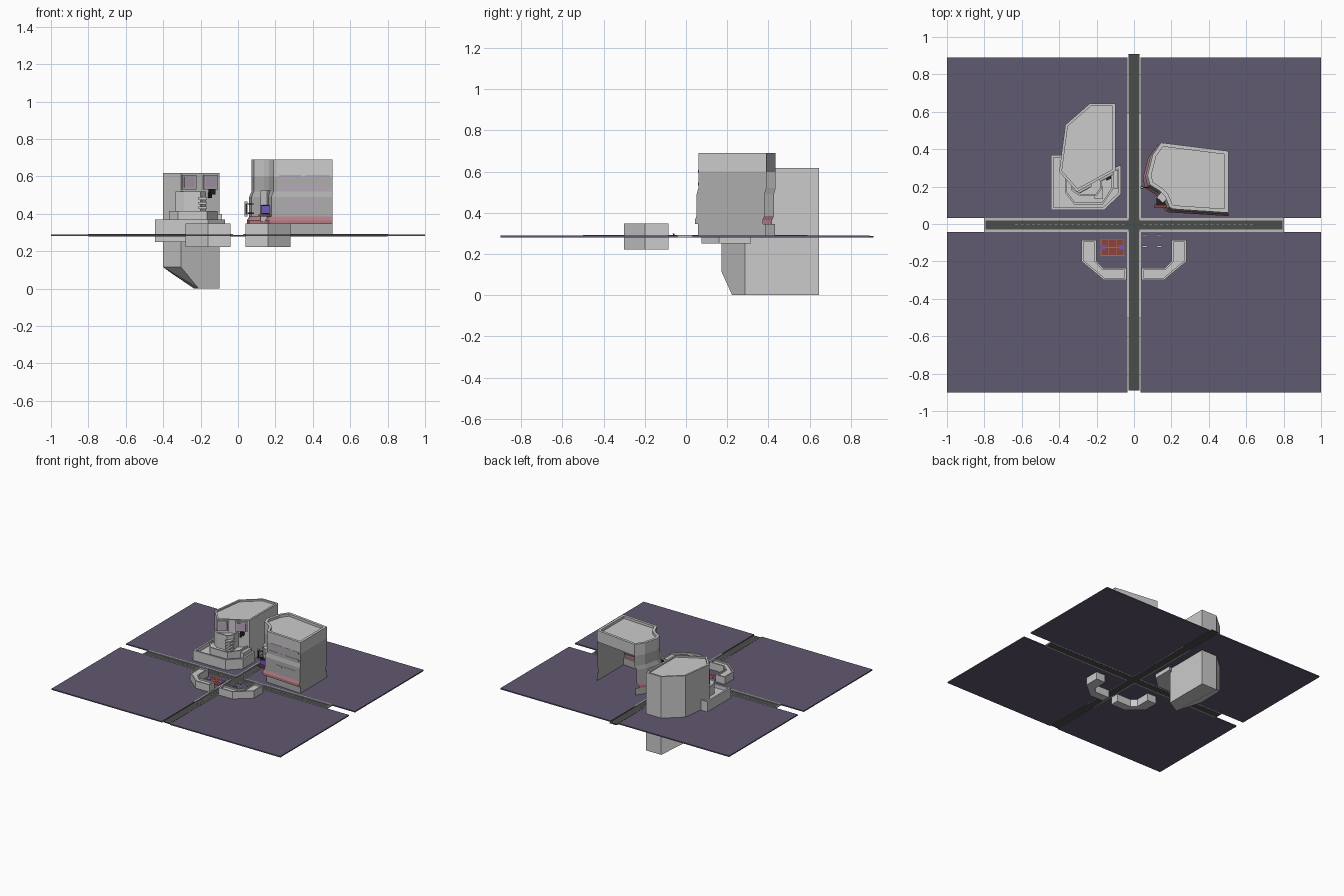
import bpy, bmesh, math
from mathutils import Vector, Matrix

if "Cube" in bpy.data.objects:
    bpy.data.objects.remove(bpy.data.objects["Cube"])


def material(name, r, g, b):
    m = bpy.data.materials.new(name)
    m.diffuse_color = (r, g, b, 1)
    m.use_nodes = True
    m.node_tree.nodes["Principled BSDF"].inputs["Base Color"].default_value = m.diffuse_color
    return m


PURPLE = material("ground_purple", .12, .10, .165)
ASPHALT = material("asphalt", .07, .075, .07)
CURB = material("curb_grey", .5, .5, .5)
WHITE = material("white", .8, .8, .8)
BLACK = material("black", .015, .015, .015)
PINK = material("pink", .45, .2, .23)
LILAC = material("lilac", .48, .38, .5)
ORANGE = material("orange", .5, .14, .07)
RED = material("dark_red", .25, .06, .05)
VIOLET = material("violet", .16, .1, .5)


def finish(name, bm, *mats):
    bmesh.ops.recalc_face_normals(bm, faces=bm.faces)
    me = bpy.data.meshes.new(name)
    bm.to_mesh(me)
    bm.free()
    for m in mats:
        if m:
            me.materials.append(m)
    ob = bpy.data.objects.new(name, me)
    bpy.context.collection.objects.link(ob)
    return ob


def box(name, x, y, z, mat=None, angle=0):
    """Box from (min, max) ranges, turned about z through its centre."""
    bm = bmesh.new()
    bmesh.ops.create_cube(bm, size=1)
    size = [r[1] - r[0] for r in (x, y, z)]
    mid = [(r[1] + r[0]) / 2 for r in (x, y, z)]
    bm.transform(Matrix.Translation(mid) @ Matrix.Rotation(angle, 4, 'Z')
                 @ Matrix.Diagonal((*size, 1)))
    return finish(name, bm, mat)


def prism(name, pts, z0, z1, lip=0, depth=0):
    """Extruded outline, optionally with a parapet round a sunken roof."""
    bm = bmesh.new()
    face = bm.faces.new([bm.verts.new((x, y, z1)) for x, y in pts])
    if face.normal.z < 0 or sum(a[0] * b[1] - b[0] * a[1] for a, b in
                                zip(pts, pts[1:] + pts[:1])) < 0:
        face.normal_flip()
    bm.normal_update()
    low = [bm.verts.new((v.co.x, v.co.y, z0)) for v in face.verts]
    top = list(face.verts)
    n = len(top)
    for i in range(n):
        j = (i + 1) % n
        bm.faces.new((low[i], low[j], top[j], top[i]))
    bm.faces.new(low[::-1])
    if lip:
        bm.normal_update()
        bmesh.ops.inset_region(bm, faces=[face], thickness=lip, use_even_offset=True)
        res = bmesh.ops.extrude_discrete_faces(bm, faces=[face])
        bmesh.ops.translate(bm, verts=res["faces"][0].verts, vec=(0, 0, -depth))
    return finish(name, bm)


# ground plates
for sx in (-1, 1):
    x = sorted((sx * .035, sx))
    box("ground_back", x, (.032, .89), (.281, .290), PURPLE)
    box("ground_front", x, (-.90, -.042), (.281, .290), PURPLE)

# crossing roads, curbs and centre dashes
box("road_across", (-.8, .8), (-.032, .022), (.280, .287), ASPHALT)
box("road_along", (-.03, .03), (-.89, .91), (.280, .2872), ASPHALT)
for sx in (-1, 1):
    x = sorted((sx * .03, sx * .8))
    box("curb_across_back", x, (.020, .032), (.281, .293), CURB)
    box("curb_across_front", x, (-.042, -.030), (.281, .293), CURB)
    box("curb_end", sorted((sx * .795, sx * .803)), (-.042, .032), (.281, .291), CURB)
    x = sorted((sx * .028, sx * .038))
    box("curb_along_back", x, (.03, .59), (.281, .293), CURB)
    box("curb_along_front", x, (-.5, -.04), (.281, .293), CURB)
for i in range(20):
    d = .05 + i * .03
    for s in (-1, 1):
        box("dash_across", sorted((s * d, s * (d + .015))), (-.006, -.004),
            (.286, .2878), CURB)
        if d < .5 or s > 0 and d < .58:
            box("dash_along", (-.001, .001), sorted((s * d, s * (d + .015))),
                (.286, .2878), CURB)

# mirrored angular planters
PLANTER = [(.28, -.085), (.20, -.085), (.20, -.20), (.165, -.235), (.04, -.235),
           (.04, -.30), (.16, -.30), (.28, -.20)]
for s in (-1, 1):
    prism("planter", [(s * x, y) for x, y in PLANTER], .222, .347, .01, .012)

# left tower: hull with the lower left corner cut away
TOWER = [(-.40, .28), (-.305, .172), (-.10, .285), (-.10, .645), (-.235, .645), (-.367, .53)]
FOOT = [(-.40, .28, .115), (-.305, .172, .115), (-.21, .224, 0), (-.10, .285, 0),
        (-.10, .645, 0), (-.235, .645, 0), (-.367, .53, .09)]
bm = bmesh.new()
for p in [(x, y, .6) for x, y in TOWER] + FOOT:
    bm.verts.new(p)
bmesh.ops.convex_hull(bm, input=bm.verts)
bmesh.ops.dissolve_limit(bm, angle_limit=.01, verts=bm.verts, edges=bm.edges)
finish("tower_body", bm)
prism("tower_roof", TOWER, .6, .617, .014, .012)

# stepped podium in front of the tower
prism("podium", [(-.445, .37), (-.445, .075), (-.16, .075), (-.07, .16), (-.07, .315),
                 (-.11, .30), (-.3, .37)], .25, .37, .014, .03)
prism("podium_tier", [(-.37, .30), (-.37, .17), (-.32, .105), (-.165, .105), (-.11, .19),
                      (-.11, .29)], .33, .415, .01, .01)
prism("upper_tier", [(-.335, .25), (-.335, .18), (-.29, .15), (-.20, .15), (-.17, .19),
                     (-.17, .25)], .40, .52, .01, .01)
box("side_block", (-.16, -.085), (.19, .29), (.34, .40))
for i in range(4):
    z = .40 + i * .025
    box("balcony", (-.21, -.165), (.135, .20), (z, z + .014))

# tower windows on the slanted front
A, B = Vector((-.305, .172)), Vector((-.10, .285))
turn = math.atan2(B.y - A.y, B.x - A.x)


def slanted(name, t, z, w, h, d, mat):
    p = A.lerp(B, t)
    box(name, (p.x - w / 2, p.x + w / 2), (p.y - d / 2, p.y + d / 2),
        (z - h / 2, z + h / 2), mat, turn)


for t in (.19, .76):
    slanted("window_frame", t, .569, .085, .078, .024, CURB)
    slanted("window_pane", t, .569, .063, .057, .029, LILAC)
slanted("wall_lamp", .78, .517, .03, .03, .05, BLACK)
slanted("wall_lamp_arm", .74, .50, .015, .03, .03, BLACK)

# right building: wall shell, open at the back, flaring towards the street
WALL = [(.505, .39), (.505, .06), (.21, .08), (.19, .09), (.165, .15), (.14, .175),
        (.085, .21), (.072, .26), (.10, .37), (.145, .435)]
LEVELS = [(.60, 0), (.52, 0), (.49, .012), (.385, .012), (.365, .025), (.345, .025),
          (.345, .004), (.283, .004)]


def ring(o):
    return [(x - (o if x < .5 else 0), y - o * .7) for x, y in WALL]


bm = bmesh.new()
rows = [[bm.verts.new((x, y, z)) for x, y in ring(o)] for z, o in LEVELS]
for k, (up, dn) in enumerate(zip(rows, rows[1:])):
    for i in range(len(WALL) - 1):
        f = bm.faces.new((up[i], up[i + 1], dn[i + 1], dn[i]))
        f.material_index = int(k in (3, 4) and i > 0)
finish("shop_walls", bm, material("wall_grey", .42, .42, .42), PINK)
prism("shop_roof", WALL, .60, .69, .02, .02)

# lilac bands on the street front
lean = math.atan2(.06 - .08, .505 - .21)
for z, dy in ((.60, 0), (.54, 0), (.45, -.0085)):
    for x0, x1 in ((.22, .34), (.36, .49)):
        yc = .08 - (((x0 + x1) / 2) - .21) * .0678 + dy
        box("front_band", (x0, x1), (yc - .002, yc + .002), (z - .007, z + .007), LILAC, lean)

# pilaster, signs and awning at the corner
box("corner_pilaster", (.135, .18), (.12, .18), (.36, .525), None, -.7)
box("blue_sign", (.125, .175), (.095, .102), (.405, .442), VIOLET)
box("sign_backing", (.12, .18), (.102, .14), (.40, .447), BLACK)
box("awning", (.11, .18), (.085, .105), (.385, .395), RED)
box("hanging_sign", (.036, .052), (.19, .20), (.385, .465), CURB)
box("hanging_sign_face", (.039, .049), (.187, .203), (.395, .455), BLACK)
for z in (.40, .45):
    box("sign_bracket", (.05, .09), (.193, .197), (z, z + .006), BLACK)

# court paving
box("court", (-.18, -.052), (-.17, -.08), (.288, .292), RED)
for i in range(4):
    x = -.178 + i * .0405
    box("court_line", (x, x + .004), (-.17, -.08), (.289, .293), ORANGE)
for i in range(3):
    y = -.17 + i * .043
    box("court_line", (-.18, -.052), (y, y + .004), (.289, .293), ORANGE)
for x in (-.165, -.067):
    box("court_tile", (x - .013, x + .013), (-.135, -.112), (.289, .294), VIOLET)

# small benches
for x in (.058, .135):
    for y in (-.06, -.12):
        box("bench_seat", (x - .015, x + .015), (y - .005, y + .005), (.296, .300), WHITE)
        for s in (-1, 1):
            box("bench_leg", (x + s * .011 - .002, x + s * .011 + .002),
                (y - .004, y + .004), (.288, .297), BLACK)
